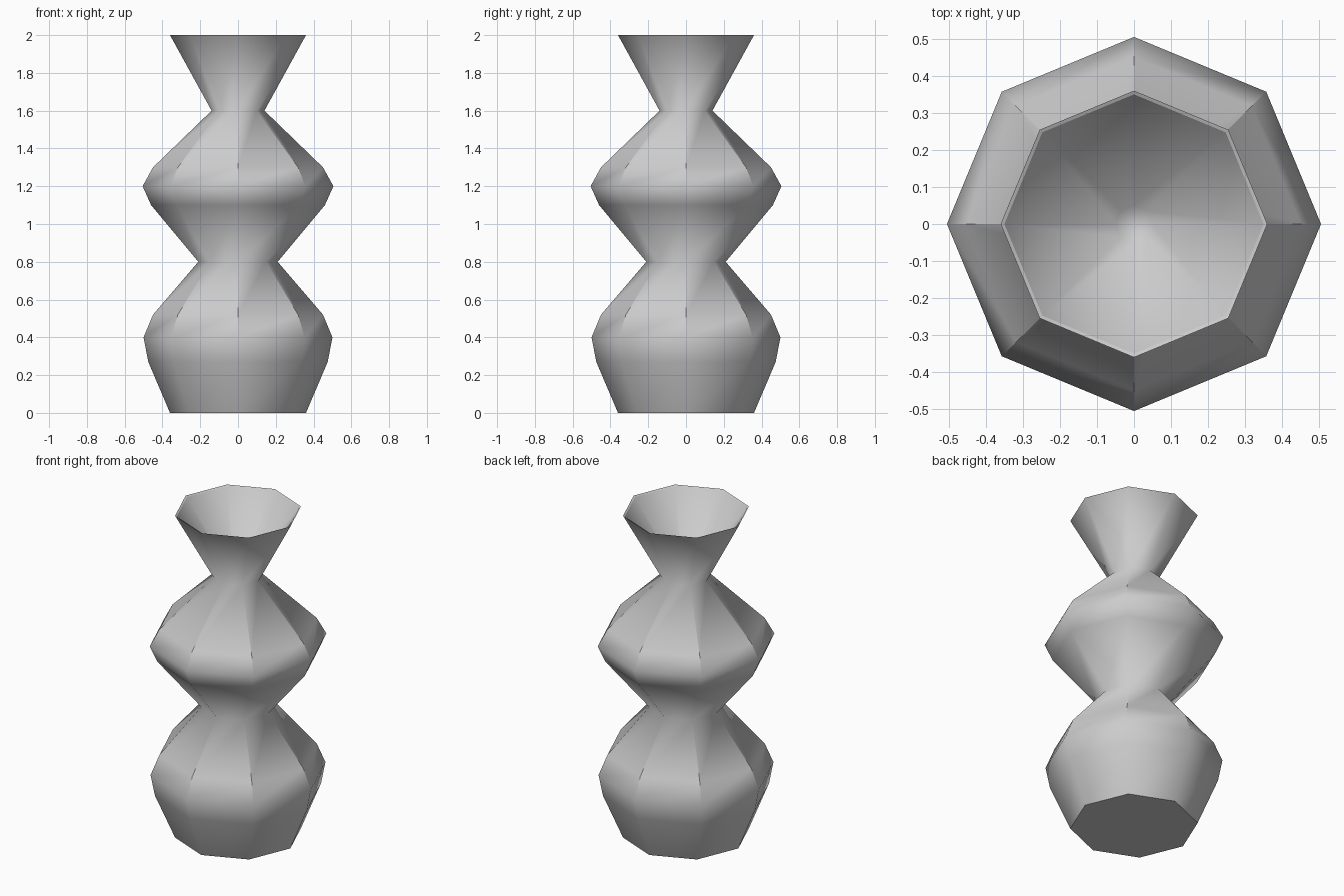
import bpy, bmesh, math

SIDES = 8

cube = bpy.data.objects.get("Cube")
if cube:
    bpy.data.objects.remove(cube, do_unlink=True)

grey = bpy.data.materials.new("warm grey clay")
grey.use_nodes = True
grey.diffuse_color = (0.6, 0.6, 0.6, 1)
grey.node_tree.nodes["Principled BSDF"].inputs["Base Color"].default_value = (0.6, 0.6, 0.6, 1)

# Outer wall from foot to lip, then the funnel inside: (radius, height)
outer = [(0.36, 0), (0.475, 0.27), (0.5, 0.4), (0.45, 0.52), (0.21, 0.8),
         (0.46, 1.1), (0.505, 1.2), (0.45, 1.3), (0.14, 1.6), (0.36, 2)]
inner = [(0.35, 1.995), (0.05, 1.6)]
profile = outer + inner

bm = bmesh.new()


def add_ring(radius, height):
    step = 2 * math.pi / SIDES
    return [bm.verts.new((radius * math.cos(i * step), radius * math.sin(i * step), height))
            for i in range(SIDES)]


# Octagonal rings joined into walls
rings = [add_ring(r, z) for r, z in profile]
for low, high in zip(rings, rings[1:]):
    for i in range(SIDES):
        j = (i + 1) % SIDES
        bm.faces.new((low[i], low[j], high[j], high[i]))

# Closed foot and funnel bottom
foot = bm.faces.new(rings[0][::-1])
bm.faces.new(rings[-1])

for face in bm.faces:
    face.smooth = True

# Crisp ridges on the shoulders of both bulges
for k, (lower, upper) in enumerate(zip(outer, outer[1:])):
    if upper[0] < lower[0]:
        for a, b in zip(rings[k], rings[k + 1]):
            bm.edges.get((a, b)).smooth = False

# Crisp foot and lip
for edge in foot.edges:
    edge.smooth = False
for ring in (rings[len(outer) - 1], rings[len(outer)]):
    for i in range(SIDES):
        bm.edges.get((ring[i], ring[(i + 1) % SIDES])).smooth = False

mesh = bpy.data.meshes.new("vase")
bm.to_mesh(mesh)
bm.free()
mesh.materials.append(grey)
vase = bpy.data.objects.new("vase", mesh)
bpy.context.collection.objects.link(vase)
